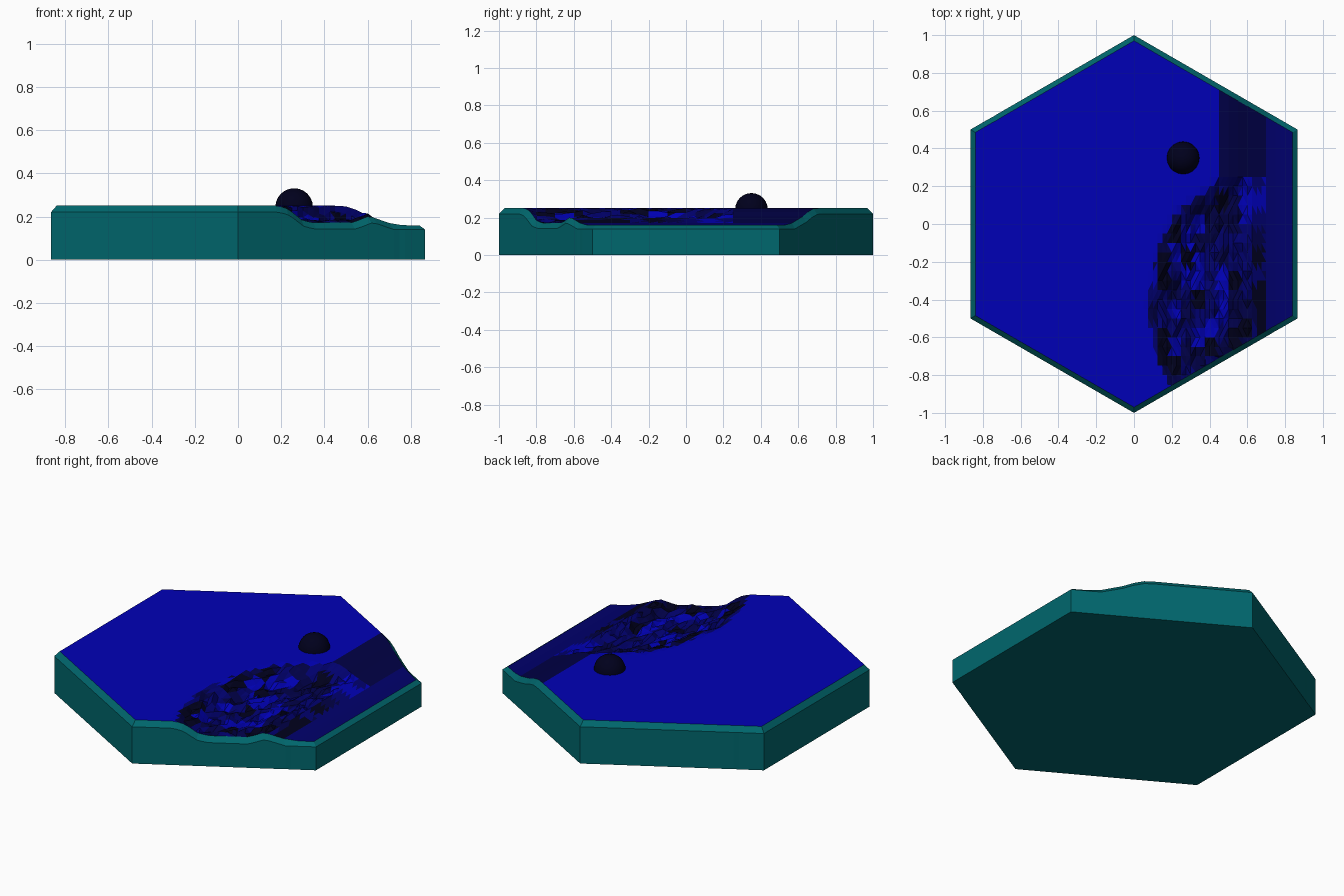
import bpy, bmesh, random
from math import cos, sin, radians, floor
from mathutils import Vector

random.seed(4)
cube = bpy.data.objects.get("Cube")
if cube:
    bpy.data.objects.remove(cube)


def material(name, rgb):
    m = bpy.data.materials.new(name)
    m.use_nodes = True
    m.diffuse_color = (*rgb, 1)
    bsdf = next(n for n in m.node_tree.nodes if n.type == 'BSDF_PRINCIPLED')
    bsdf.inputs["Base Color"].default_value = (*rgb, 1)
    return m


BLUE, MID, NAVY, BLACK, TEAL = range(5)
mats = [material("blue ground", (0, 0, 0.47)),
        material("dark blue shore", (0, 0, 0.15)),
        material("navy slope", (0, 0, 0.06)),
        material("near black rock", (0, 0, 0.012)),
        material("teal base", (0, 0.135, 0.153))]


def interp(points, t):
    """Piecewise linear lookup through (input, output) pairs."""
    if t <= points[0][0]:
        return points[0][1]
    for (a, u), (b, v) in zip(points, points[1:]):
        if t <= b:
            return u + (v - u) * (t - a) / (b - a)
    return points[-1][1]


# Cross-sections: shore slope, hollow bank, ridge, hollow's left outline along y
SLOPE = [(.45, .25), (.5, .247), (.55, .23), (.6, .205), (.7, .17), (.76, .16), (.9, .158)]
BANK = [(0, .25), (.06, .235), (.14, .185), (.2, .172)]
RIDGE = [(.53, .172), (.6, .2), (.66, .25)]
OUTLINE = [(-.87, .19), (-.75, .13), (-.45, .06), (-.1, .13), (.05, .21), (.25, .47)]


def in_hollow(x, y, right):
    return y < .25 and interp(OUTLINE, y) < x < right


def height(x, y):
    z = interp(SLOPE, x)
    if in_hollow(x, y, .66):
        dip = max(interp(BANK, x - interp(OUTLINE, y)), interp(RIDGE, x))
        z = min(z, dip)
    return z


patches = {}


def patch_colour(x, y):
    """Elongated random rock patches inside the hollow."""
    if x > .645 and -.6 < y < -.3:
        return BLACK
    col = floor(x / .0625)
    key = (col, floor((y + .03 * (col % 3)) / .1))
    if key not in patches:
        patches[key] = random.choice((BLUE, MID, MID, NAVY, NAVY, BLACK))
    return patches[key]


# Hexagonal terrain tile: clipped grid shaped by the height rule
bm = bmesh.new()
bmesh.ops.create_grid(bm, x_segments=80, y_segments=40, size=1)
for i in range(6):
    n = Vector((cos(radians(60 * i)), sin(radians(60 * i)), 0))
    bmesh.ops.bisect_plane(bm, geom=bm.verts[:] + bm.edges[:] + bm.faces[:],
                           plane_co=n * .84, plane_no=n, clear_outer=True)
bmesh.ops.remove_doubles(bm, verts=bm.verts[:], dist=.003)
for v in bm.verts:
    x, y = v.co.xy
    v.co.z = height(x, y)
    if not v.is_boundary and in_hollow(x - .04, y, .58):
        v.co.z = min(.25, v.co.z + random.uniform(-.016, .016))

# Split the rough hollow into triangular facets, then colour by region
rough = [f for f in bm.faces if in_hollow(*f.calc_center_median().xy, .7)]
bmesh.ops.triangulate(bm, faces=rough)
for f in bm.faces:
    x, y = f.calc_center_median().xy
    if in_hollow(x, y, .7):
        f.material_index = patch_colour(x, y)
    elif x > .7:
        f.material_index = MID
    elif x > .45 and y > 0:
        f.material_index = NAVY


def extrude_rim(edges, move):
    geom = bmesh.ops.extrude_edge_only(bm, edges=edges)["geom"]
    for v in geom:
        if isinstance(v, bmesh.types.BMVert):
            move(v.co)
    for f in geom:
        if isinstance(f, bmesh.types.BMFace):
            f.material_index = TEAL
    return [e for e in geom if isinstance(e, bmesh.types.BMEdge) and e.is_boundary]


def bevel_out(co):
    co.x *= .866 / .84
    co.y *= .866 / .84
    co.z = max(co.z - .03, .14)


def drop(co):
    co.z = 0


# Bevelled rim, side walls and underside
rim = [e for e in bm.edges if e.is_boundary]
rim = extrude_rim(rim, bevel_out)
rim = extrude_rim(rim, drop)
for f in bmesh.ops.contextual_create(bm, geom=rim)["faces"]:
    f.material_index = TEAL
bmesh.ops.recalc_face_normals(bm, faces=bm.faces[:])
mesh = bpy.data.meshes.new("hex_tile")
bm.to_mesh(mesh)
bm.free()
for m in mats:
    mesh.materials.append(m)
tile = bpy.data.objects.new("hex_tile", mesh)
bpy.context.collection.objects.link(tile)

# Round boulder half sunk in the ground
bpy.ops.mesh.primitive_uv_sphere_add(segments=20, ring_count=12, radius=.087,
                                     location=(.26, .35, .244))
boulder = bpy.context.object
boulder.name = "boulder"
boulder.data.materials.append(mats[BLACK])
bpy.ops.object.shade_smooth_by_angle()
